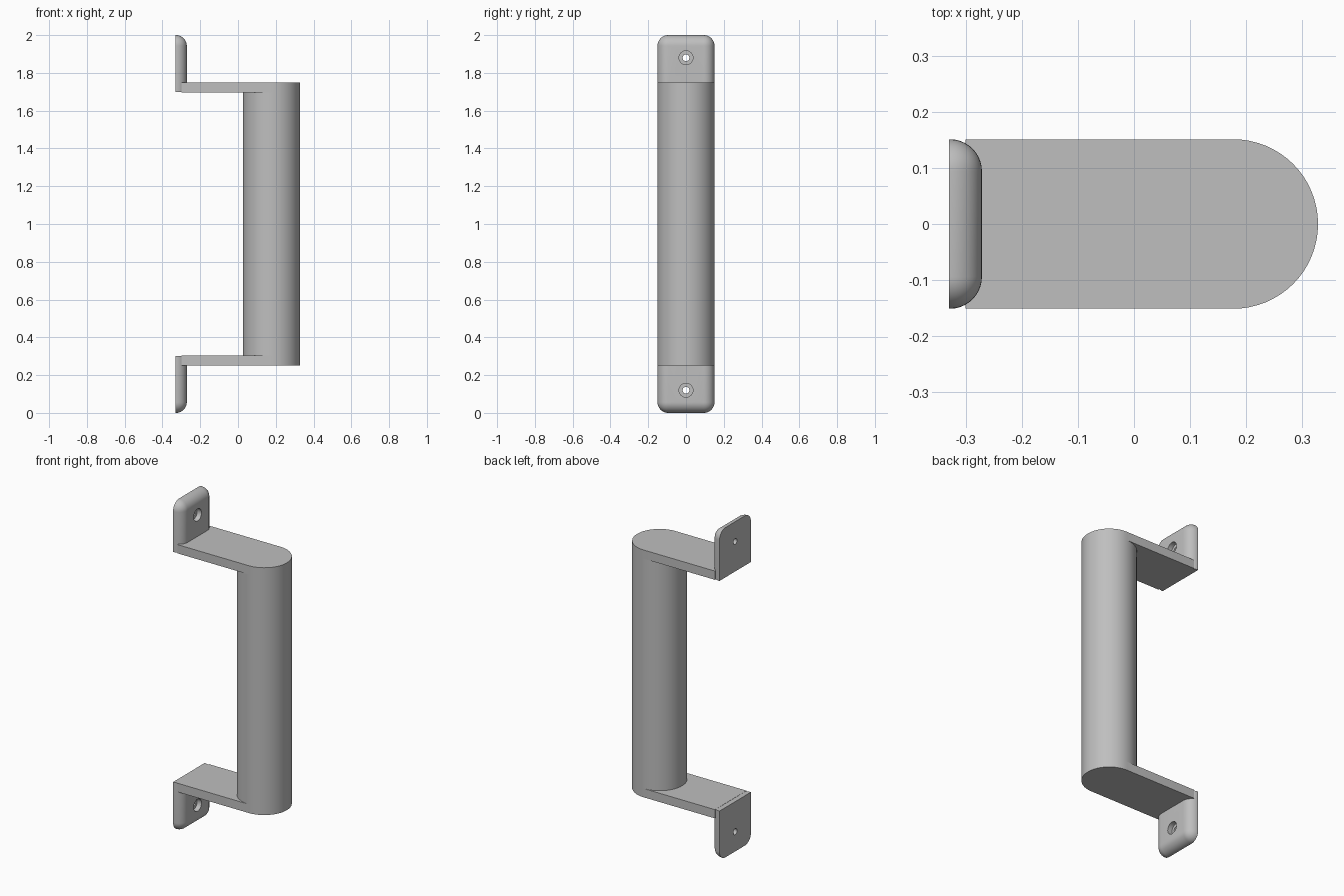
import bpy, bmesh, math
from mathutils import Matrix, Vector

if "Cube" in bpy.data.objects:
    bpy.data.objects.remove(bpy.data.objects["Cube"])

WIDTH = 0.302          # shared width of plates, arms and grip
R = WIDTH / 2
GRIP_X = 0.177         # grip axis
MID = Vector((0, 0, 1))  # mirror centre

metal = bpy.data.materials.new("satin_grey")
metal.use_nodes = True
grey = (0.52, 0.52, 0.52, 1)
metal.diffuse_color = grey
metal.node_tree.nodes["Principled BSDF"].inputs["Base Color"].default_value = grey


def make(name, bm):
    """Turn a bmesh into an object whose origin is the mirror centre."""
    bmesh.ops.recalc_face_normals(bm, faces=bm.faces)
    bm.transform(Matrix.Translation(-MID))
    mesh = bpy.data.meshes.new(name)
    bm.to_mesh(mesh)
    bm.free()
    mesh.materials.append(metal)
    ob = bpy.data.objects.new(name, mesh)
    ob.location = MID
    bpy.context.collection.objects.link(ob)
    return ob


def activate(ob):
    bpy.ops.object.select_all(action='DESELECT')
    ob.select_set(True)
    bpy.context.view_layer.objects.active = ob


def finish(ob, mirror=True):
    """Mirror to the other end, apply modifiers, smooth the round faces."""
    activate(ob)
    if mirror:
        mod = ob.modifiers.new("mirror", 'MIRROR')
        mod.use_axis = (False, False, True)
        mod.use_mirror_merge = False
    for mod in list(ob.modifiers):
        bpy.ops.object.modifier_apply(modifier=mod.name)
    bpy.ops.object.shade_smooth_by_angle(angle=math.radians(30))


def box(x0, x1, z0, z1):
    bm = bmesh.new()
    bmesh.ops.create_cube(bm, size=1)
    bm.transform(Matrix.Translation(((x0 + x1) / 2, 0, (z0 + z1) / 2))
                 @ Matrix.Diagonal((x1 - x0, WIDTH, z1 - z0, 1)))
    return bm


def cylinder(radius, length, matrix, sides):
    bm = bmesh.new()
    bmesh.ops.create_cone(bm, cap_ends=True, segments=sides, radius1=radius,
                          radius2=radius, depth=length, matrix=matrix)
    return bm


# Mounting plates: front rim and outer corners rounded, inner edge square
BACK, FACE, INNER = -0.33, -0.271, 0.302
bm = box(BACK, FACE, 0, INNER)
rounded = []
for e in bm.edges:
    a, b = (v.co for v in e.verts)
    mid = (a + b) / 2
    on_face = mid.x > FACE - 0.01 and mid.z < INNER - 0.01
    corner = abs(a.x - b.x) > 0.01 and mid.z < 0.01
    if on_face or corner:
        rounded.append(e)
bmesh.ops.bevel(bm, geom=rounded, offset=0.057, offset_type='OFFSET',
                segments=10, profile=0.5, affect='EDGES', clamp_overlap=False)
plates = make("mounting_plates", bm)

# Screw holes: narrow through hole with a wider recess on the face
turn = Matrix.Rotation(math.pi / 2, 4, 'Y')
cutters = []
for name, radius, x0, x1 in (("through_hole", 0.018, -0.4, -0.2),
                             ("screw_recess", 0.037, -0.3, -0.2)):
    place = Matrix.Translation(((x0 + x1) / 2, 0, 0.12)) @ turn
    cutter = make(name, cylinder(radius, x1 - x0, place, 32))
    cutter.hide_render = True
    cut = plates.modifiers.new(name, 'BOOLEAN')
    cut.operation = 'DIFFERENCE'
    cut.solver = 'EXACT'
    cut.object = cutter
    cutters.append(cutter)
finish(plates)
for cutter in cutters:
    bpy.data.objects.remove(cutter)

# Arms: flat bars with a half-round end around the grip
bm = bmesh.new()
outline = [(-0.3, R), (-0.3, -R)]
STEPS = 32
for i in range(STEPS + 1):
    a = -math.pi / 2 + math.pi * i / STEPS
    outline.append((GRIP_X + R * math.cos(a), R * math.sin(a)))
base = bm.faces.new([bm.verts.new((x, y, 0.25)) for x, y in outline])
top = bmesh.ops.extrude_face_region(bm, geom=[base])["geom"]
bmesh.ops.translate(bm, vec=(0, 0, 0.053),
                    verts=[v for v in top if isinstance(v, bmesh.types.BMVert)])
finish(make("arms", bm))

# Grip: round bar between the arms
grip = cylinder(R, 1.394, Matrix.Translation((GRIP_X, 0, 1)), STEPS * 2)
finish(make("grip", grip), mirror=False)
